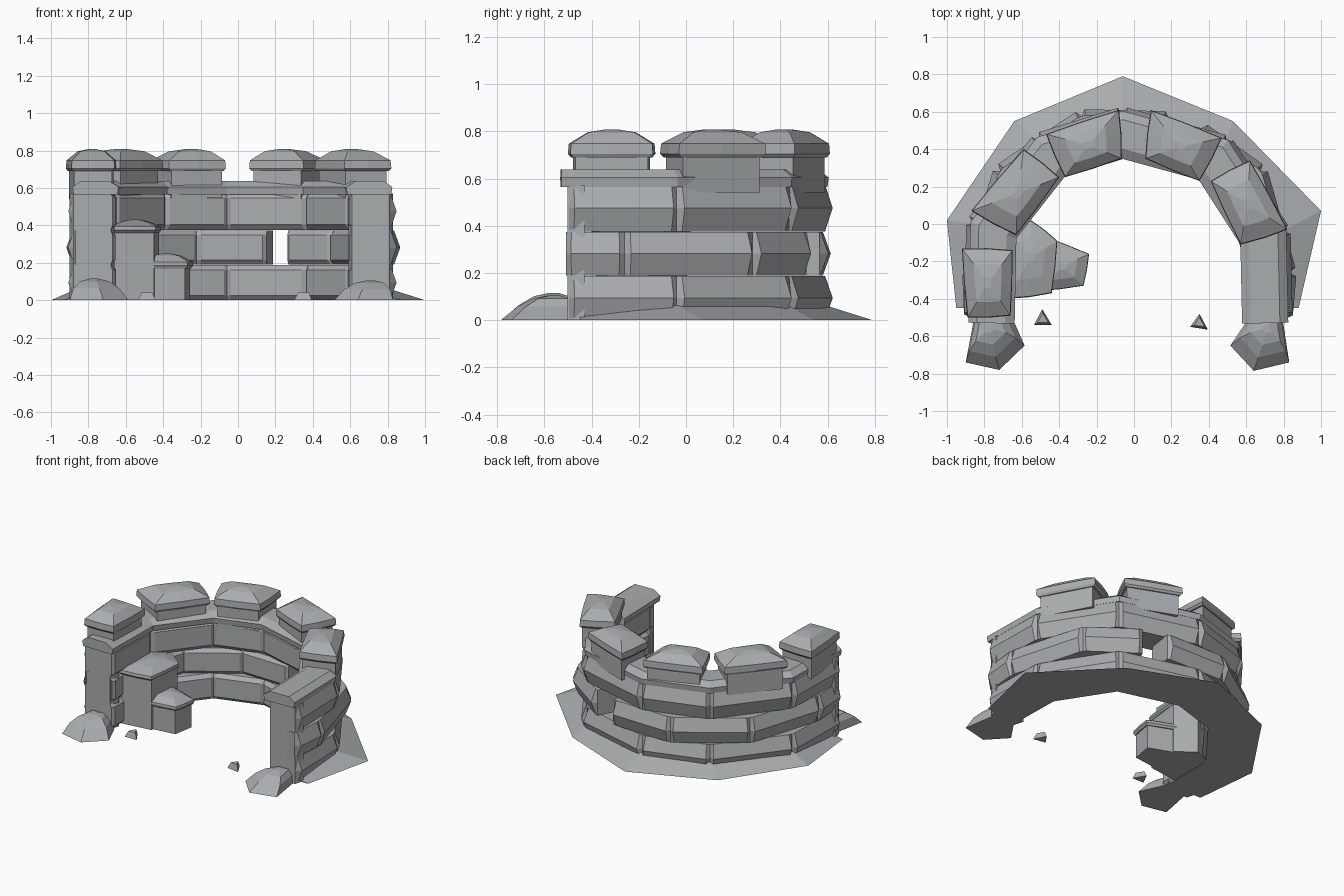
import bpy
import bmesh
from mathutils import Vector

cube = bpy.data.objects.get("Cube")
if cube:
    bpy.data.objects.remove(cube, do_unlink=True)

stone_grey = bpy.data.materials.new("stone_grey")
stone_grey.use_nodes = True
GREY = (0.40, 0.42, 0.43, 1)
stone_grey.diffuse_color = GREY
stone_grey.node_tree.nodes["Principled BSDF"].inputs["Base Color"].default_value = GREY


def loft(name, rings):
    """Skin a stack of equal-length rings and close both ends."""
    bm = bmesh.new()
    rows = [[bm.verts.new(p) for p in ring] for ring in rings]
    n = len(rows[0])
    for a, b in zip(rows, rows[1:]):
        for i in range(n):
            j = (i + 1) % n
            bm.faces.new((a[i], a[j], b[j], b[i]))
    bm.faces.new(rows[0])
    bm.faces.new(rows[-1])
    bmesh.ops.recalc_face_normals(bm, faces=bm.faces)
    mesh = bpy.data.meshes.new(name)
    bm.to_mesh(mesh)
    bm.free()
    mesh.materials.append(stone_grey)
    obj = bpy.data.objects.new(name, mesh)
    bpy.context.collection.objects.link(obj)
    return obj


def mitres(path):
    """Outward mitre vector at every point of the wall path."""
    normals = []
    for a, b in zip(path, path[1:]):
        d = (b - a).normalized()
        normals.append(Vector((-d.y, d.x)))
    out = [normals[0]]
    for m, n in zip(normals, normals[1:]):
        out.append((m + n) / (1 + m.dot(n)))
    return out + [normals[-1]]


def section(p, m, profile):
    return [(p.x + m.x * o, p.y + m.y * o, z) for o, z in profile]


def ring(corners, centre, scale, z):
    return [(*(centre + (c - centre) * scale), z) for c in corners]


def vecs(points):
    return [Vector(p) for p in points]


def middle(points):
    return sum(points, Vector((0, 0))) / len(points)


# Wall centre lines: joints of the outer courses, and the staggered middle course
main = vecs([(-.77, -.5), (-.76, -.03), (-.45, .365), (-.06, .485),
             (.43, .35), (.70, -.07), (.71, -.5)])
staggered = vecs([(-.77, -.5), (-.78, -.27), (-.63, .22), (-.25, .475), (.17, .465),
                  (.31, .42), (.59, .22), (.73, -.27), (.71, -.5)])
WINDOW = 4


# Courses of stones with a ridged outer face and chamfered joints
def course(name, path, z0, z1, skip=None):
    h = z1 - z0
    full = [(-.09, z0), (-.115, z0 + h * .14), (-.115, z0 + h * .86), (-.09, z1),
            (.105, z1), (.138, z0 + h / 2), (.105, z0)]
    tip = [(-.09, z0), (-.1, z0 + h * .14), (-.1, z0 + h * .86), (-.09, z1),
           (.1, z1), (.1, z0 + h / 2), (.1, z0)]
    ms = mitres(path)
    for i in range(len(path) - 1):
        if i == skip:
            continue
        a, b = path[i], path[i + 1]
        e = .022 / (b - a).length
        rings = [section(a.lerp(b, t), ms[i].lerp(ms[i + 1], t), prof)
                 for t, prof in ((0, tip), (e, full), (1 - e, full), (1, tip))]
        loft(f"{name}_stone_{i + 1}", rings)


course("bottom_course", main, 0, .188)
course("middle_course", staggered, .19, .374, WINDOW)
course("top_course", main, .376, .575)

# Ledge running along the top of the wall
ledge_path = [p.copy() for p in main]
ledge_path[0].y = ledge_path[-1].y = -.53
ledge = [(-.125, .565), (-.132, .605), (-.08, .638), (.07, .638), (.115, .605), (.11, .565)]
loft("wall_ledge", [section(p, m, ledge)
                    for p, m in zip(ledge_path, mitres(ledge_path))])

# Pillars closing the two wall ends
for side, x in (("right", -.78), ("left", .71)):
    corners = vecs([(x - .1, -.503), (x + .1, -.503), (x + .12, -.43), (x - .12, -.43)])
    loft(f"{side}_end_pillar", [ring(corners, middle(corners), 1, z) for z in (0, .57)])


# Block carrying an overhanging, gently domed cap
def capped_block(name, corners, z0, cap, rim, top, inset=.84):
    pts = vecs(corners)
    c = middle(pts)
    loft(f"{name}_block", [ring(pts, c, inset, z) for z in (z0, cap + .02)])
    edge = []
    for a, b in zip(pts, pts[1:] + pts[:1]):
        edge += [a, (a + b) / 2 + ((a + b) / 2 - c) * .03]
    loft(f"{name}_cap", [ring(edge, c, s, z) for s, z in
                         ((.93, cap), (1, cap + .015), (.98, rim),
                          (.55, top - .012), (.15, top))])


# Battlements
merlons = {
    "right_front": [(-.92, -.13), (-.89, -.5), (-.66, -.49), (-.65, -.14)],
    "right_back": [(-.87, .07), (-.63, -.06), (-.40, .25), (-.59, .4)],
    "back_right": [(-.47, .48), (-.37, .25), (-.065, .35), (-.08, .61)],
    "back_left": [(.06, .35), (.35, .23), (.47, .46), (.09, .61)],
    "left_back": [(.57, -.11), (.82, -.03), (.62, .34), (.41, .23)],
}
for name, corners in merlons.items():
    capped_block(f"{name}_merlon", corners, .54, .69, .748, .808, .88)

# Steps against the inside of the wall
capped_block("upper_step", [(-.68, -.4), (-.44, -.37), (-.41, -.09), (-.55, .02), (-.68, -.04)],
             0, .36, .395, .432, .92)
capped_block("lower_step", [(-.52, -.36), (-.27, -.33), (-.24, -.16), (-.5, -.06)],
             0, .17, .205, .25, .88)

# Sloping earth bank around the foot of the wall
bank_edge = vecs([(-.95, -.45), (-1, .02), (-.64, .55), (-.06, .79),
                  (.53, .55), (1, .07), (.88, -.45)])
bank = []
for i, (p, m, q) in enumerate(zip(main, mitres(main), bank_edge)):
    h = .02 if i in (0, len(main) - 1) else .07
    inner, foot = p - m * .09, p + m * .08
    if i in (0, len(main) - 1):
        inner.y = foot.y = -.45
    bank.append([(*inner, 0), (*inner, h), (*foot, h), (*q, 0)])
loft("earth_bank", bank)


# Boulders at the wall ends and loose pebbles
def rock(name, corners, height, summit, layers):
    pts = vecs(corners)
    c, s = middle(pts), Vector(summit)
    loft(name, [[(*(c.lerp(s, z) + (p - c) * k), z * height) for p in pts]
                for k, z in layers])


boulder = ((1, 0), (.78, .55), (.5, .88), (.15, 1))
rock("right_boulder", [(-.9, -.74), (-.72, -.78), (-.585, -.65), (-.66, -.48), (-.85, -.48)],
     .115, (-.77, -.56), boulder)
rock("left_boulder", [(.515, -.65), (.64, -.785), (.83, -.74), (.79, -.48), (.63, -.48)],
     .105, (.71, -.56), boulder)
pebble = ((1, 0), (.6, 1))
rock("right_pebble", [(-.535, -.54), (-.44, -.54), (-.49, -.455)], .042, (-.487, -.51), pebble)
rock("left_pebble", [(.3, -.55), (.395, -.565), (.35, -.48)], .042, (.35, -.53), pebble)
